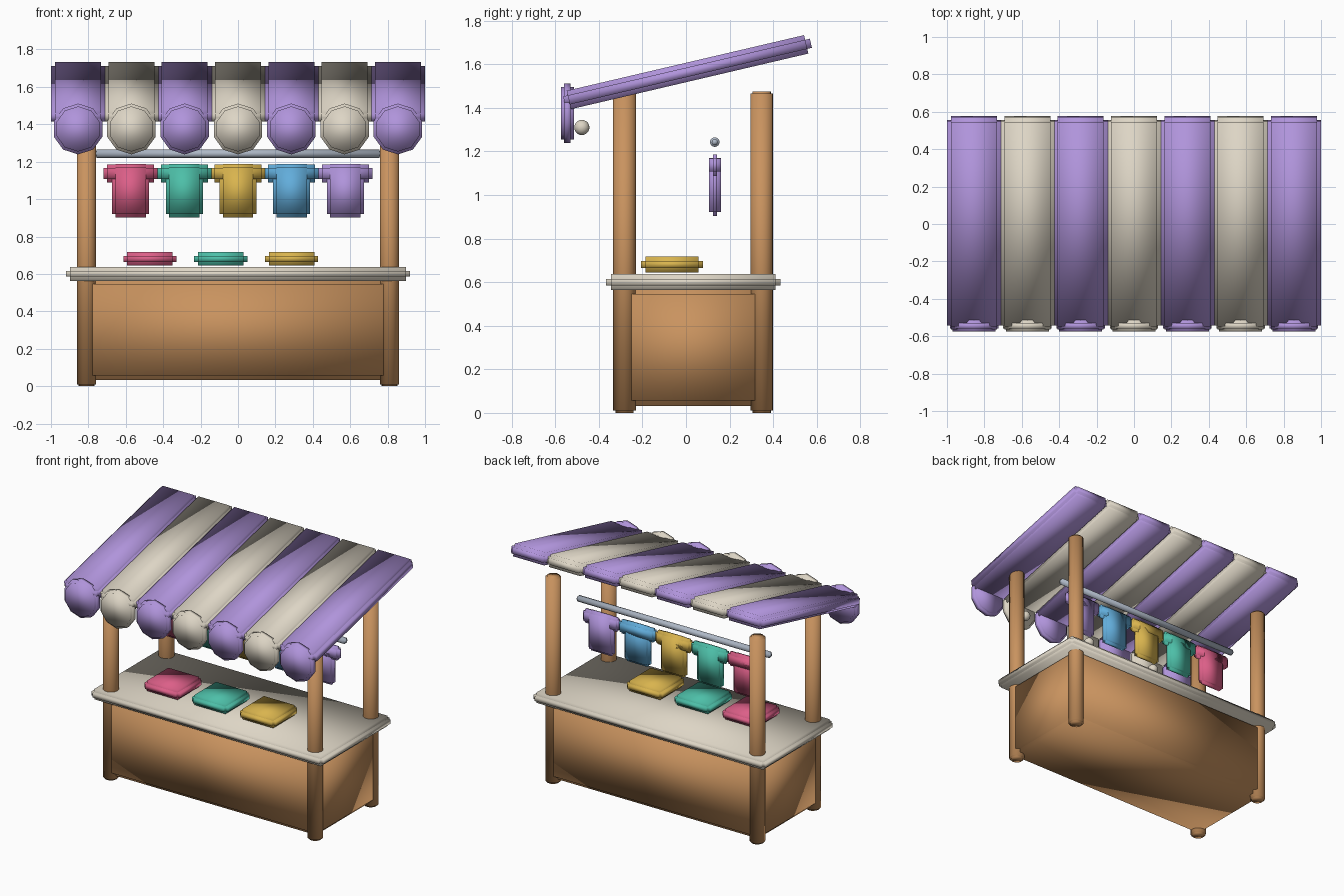
import bpy, bmesh
from math import pi
from mathutils import Matrix

if "Cube" in bpy.data.objects:
    bpy.data.objects.remove(bpy.data.objects["Cube"], do_unlink=True)


def material(name, hex_code):
    """Flat material from an sRGB hex code, converted to linear."""
    srgb = [int(hex_code[i:i + 2], 16) / 255 for i in (0, 2, 4)]
    rgba = [((c + 0.055) / 1.055) ** 2.4 for c in srgb] + [1.0]
    mat = bpy.data.materials.new(name)
    mat.use_nodes = True
    mat.diffuse_color = rgba
    mat.node_tree.nodes["Principled BSDF"].inputs["Base Color"].default_value = rgba
    return mat


WOOD = material("wood", "C9935F")
CREAM = material("cream", "DDD5C5")
LILAC = material("lilac", "B094DB")
STEEL = material("steel", "AEB8C6")
PINK = material("pink", "DC5F88")
TEAL = material("teal", "4DBFA8")
YELLOW = material("yellow", "D9B44E")
BLUE = material("blue", "62ADDB")


def finish(name, bm, mat, location, rotation=(0, 0, 0)):
    mesh = bpy.data.meshes.new(name)
    for face in bm.faces:
        face.smooth = True
    bm.to_mesh(mesh)
    bm.free()
    mesh.materials.append(mat)
    obj = bpy.data.objects.new(name, mesh)
    obj.location, obj.rotation_euler = location, rotation
    bpy.context.scene.collection.objects.link(obj)


def stepped_box(name, size, location, mat, step, rotation=(0, 0, 0)):
    """Three crossing blocks, each full length along one axis."""
    bm = bmesh.new()
    for axis in range(3):
        dims = [s if k == axis else s - 2 * step for k, s in enumerate(size)]
        bmesh.ops.create_cube(bm, size=1, matrix=Matrix.Diagonal((*dims, 1)))
    finish(name, bm, mat, location, rotation)


def stepped_cylinder(name, radius, depth, location, mat, sides, step, rotation=(0, 0, 0)):
    """A wide drum with a narrower, longer core showing at both ends."""
    bm = bmesh.new()
    for r, d in ((radius, depth - 2 * step), (radius - step, depth)):
        bmesh.ops.create_cone(bm, cap_ends=True, segments=sides,
                              radius1=r, radius2=r, depth=d)
    finish(name, bm, mat, location, rotation)


def ball(name, radius, location, mat):
    bm = bmesh.new()
    bmesh.ops.create_uvsphere(bm, u_segments=16, v_segments=10, radius=radius)
    finish(name, bm, mat, location)


# Stall body and counter
stepped_box("stall_base", (1.7, 0.71, 0.54), (0, 0.033, 0.302), WOOD, 0.026)
stepped_box("counter_top", (1.84, 0.8, 0.074), (0, 0.033, 0.6), CREAM, 0.022)

# Corner posts
for depth_name, y in (("front", -0.282), ("back", 0.348)):
    for side_name, x in (("left", 0.81), ("right", -0.81)):
        stepped_cylinder(f"{depth_name}_{side_name}_post", 0.052, 1.475,
                         (x, y, 0.7375), WOOD, 16, 0.01)

# Awning stripes, hanging scallops and bulbs
for i in range(7):
    x = (i - 3) * 0.285
    mat = CREAM if i % 2 else LILAC
    stepped_box(f"awning_stripe_{i + 1}", (0.29, 1.163, 0.087), (x, 0.007, 1.564),
                mat, 0.022, (0.23, 0, 0))
    stepped_cylinder(f"awning_scallop_{i + 1}", 0.136, 0.06, (x, -0.544, 1.375),
                     mat, 10, 0.015, (pi / 2, 0, 0))
    if i % 2:
        ball(f"bulb_{i // 2 + 1}", 0.035, (x, -0.478, 1.31), CREAM)

# Hanging rail with shirts
stepped_cylinder("clothes_rail", 0.022, 1.53, (0, 0.132, 1.243), STEEL, 16, 0.008,
                 (0, pi / 2, 0))
for i, mat in enumerate((PINK, TEAL, YELLOW, BLUE, LILAC)):
    x = (i - 2) * 0.287
    stepped_box(f"shirt_body_{i + 1}", (0.198, 0.056, 0.284), (x, 0.133, 1.045), mat, 0.018)
    stepped_box(f"shirt_sleeves_{i + 1}", (0.288, 0.056, 0.096), (x, 0.133, 1.137), mat, 0.018)

# Folded shirts on the counter
for i, mat in enumerate((PINK, TEAL, YELLOW)):
    stepped_box(f"folded_shirt_{i + 1}", (0.284, 0.284, 0.072),
                (-0.471 + i * 0.379, -0.064, 0.681), mat, 0.02)
